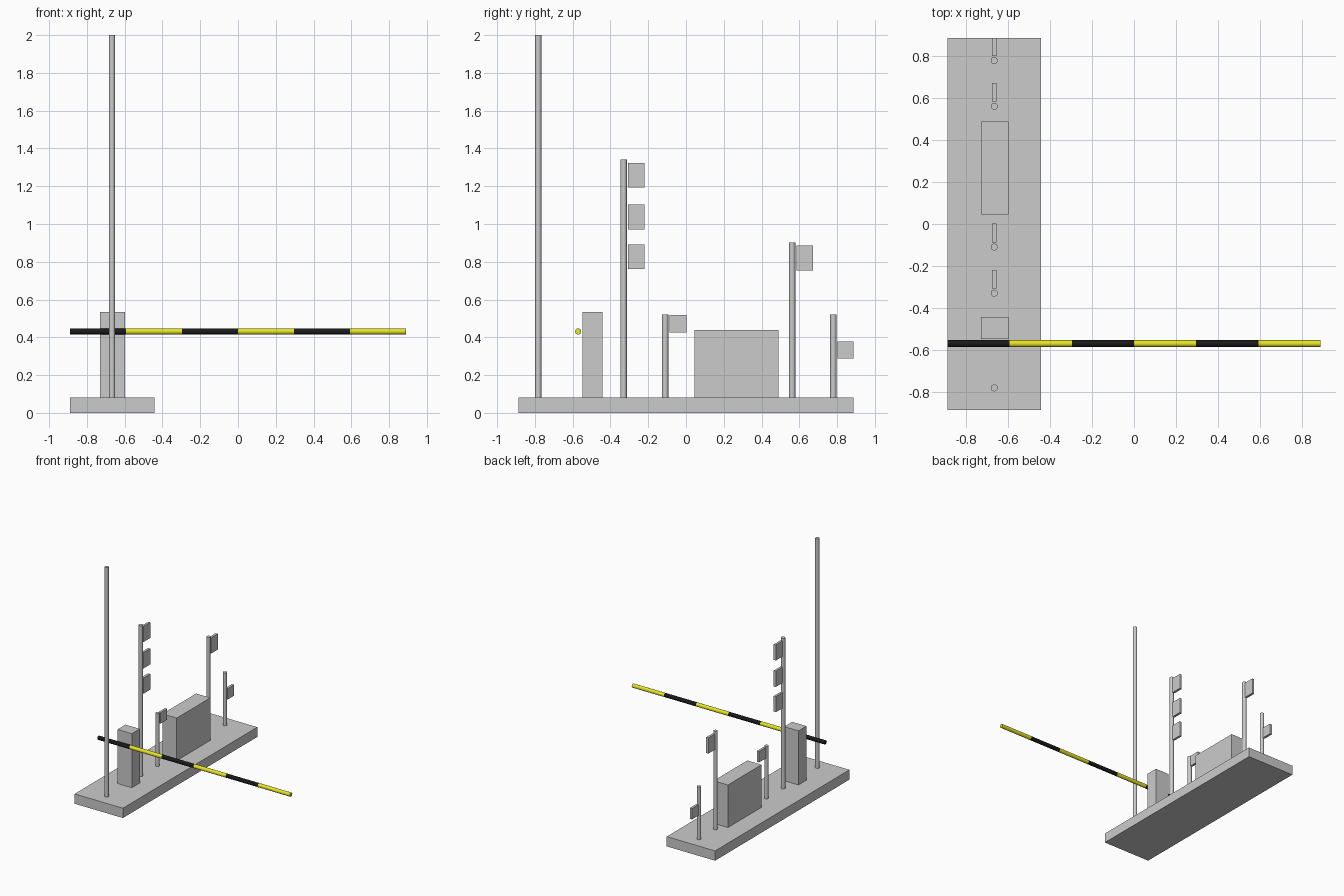
import bpy
from math import pi, radians

if "Cube" in bpy.data.objects:
    bpy.data.objects.remove(bpy.data.objects["Cube"])

X = -0.667      # centre line of the base
TOP = 0.082     # top of the base
R = 0.0165      # pole radius


def box(name, x0, x1, y0, y1, z0, z1):
    bpy.ops.mesh.primitive_cube_add(size=1, location=((x0 + x1) / 2, (y0 + y1) / 2, (z0 + z1) / 2))
    ob = bpy.context.object
    ob.name = name
    ob.scale = (x1 - x0, y1 - y0, z1 - z0)
    bpy.ops.object.transform_apply(location=False, rotation=False, scale=True)
    return ob


def rod(name, loc, length, rot=(0, 0, 0)):
    bpy.ops.mesh.primitive_cylinder_add(vertices=24, radius=R, depth=length, location=loc, rotation=rot)
    ob = bpy.context.object
    ob.name = name
    bpy.ops.object.shade_smooth_by_angle(angle=radians(40))
    return ob


def material(name, color):
    mat = bpy.data.materials.new(name)
    mat.diffuse_color = color
    mat.use_nodes = True
    mat.node_tree.nodes["Principled BSDF"].inputs["Base Color"].default_value = mat.diffuse_color
    return mat


# base slab and the two cabinets
box("base", -0.89, -0.443, -0.887, 0.887, 0, TOP)
box("small_cabinet", -0.73, -0.598, -0.548, -0.443, TOP, 0.534)
box("large_cabinet", -0.73, -0.598, 0.045, 0.489, TOP, 0.438)

# poles: name, y, top height, flag width, flag z ranges
poles = [
    ("tall_pole", -0.782, 2.0, 0, []),
    ("triple_sign_pole", -0.33, 1.341, 0.088, [(1.193, 1.323), (0.972, 1.104), (0.761, 0.892)]),
    ("short_sign_pole", -0.11, 0.522, 0.09, [(0.426, 0.517)]),
    ("single_sign_pole", 0.562, 0.903, 0.088, [(0.755, 0.887)]),
    ("end_sign_pole", 0.78, 0.522, 0.086, [(0.288, 0.379)]),
]
for name, y, top, width, signs in poles:
    rod(name, (X, y, (TOP + top) / 2), top - TOP)
    for i, (z0, z1) in enumerate(signs):
        y0 = y + 0.022
        box(f"{name}_plate_{i + 1}", X - 0.01, X + 0.01, y0, y0 + width, z0, z1)

# striped barrier arm
black = material("black", (0.01, 0.01, 0.01, 1))
yellow = material("yellow", (0.8, 0.77, 0.02, 1))
seg = 1.78 / 6
for i in range(6):
    part = rod(f"barrier_arm_{i + 1}", (-0.89 + (i + 0.5) * seg, -0.571, 0.431), seg, (0, pi / 2, 0))
    part.data.materials.append(yellow if i % 2 else black)
